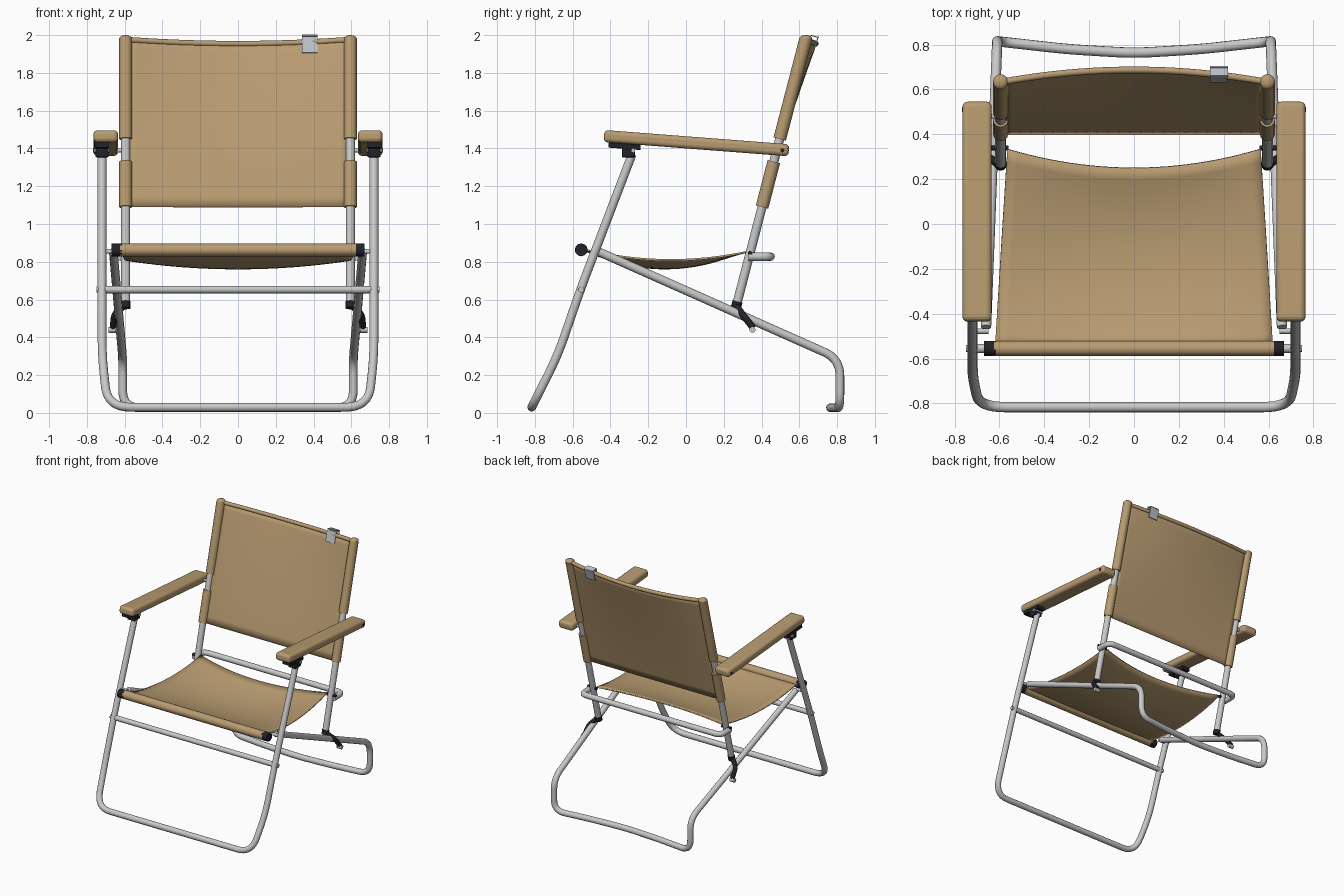
import bpy, bmesh, math
from mathutils import Vector

if "Cube" in bpy.data.objects:
    bpy.data.objects.remove(bpy.data.objects["Cube"], do_unlink=True)


def material(name, color, rough=0.6):
    m = bpy.data.materials.new(name)
    m.use_nodes = True
    m.diffuse_color = (*color, 1)
    node = m.node_tree.nodes["Principled BSDF"]
    node.inputs["Base Color"].default_value = (*color, 1)
    node.inputs["Roughness"].default_value = rough
    return m


TAN = material("tan canvas", (0.48, 0.33, 0.165))
METAL = material("light grey metal", (0.58, 0.58, 0.58))
BLACK = material("black plastic", (0.015, 0.015, 0.022))
TAG = material("pale grey tag", (0.5, 0.52, 0.55))


def finish(name, mesh, mat, smooth=True):
    ob = bpy.data.objects.new(name, mesh)
    bpy.context.collection.objects.link(ob)
    mesh.materials.clear()
    mesh.materials.append(mat)
    if smooth:
        bpy.ops.object.select_all(action='DESELECT')
        ob.select_set(True)
        bpy.context.view_layer.objects.active = ob
        bpy.ops.object.shade_smooth_by_angle(angle=math.radians(40))
    return ob


def rounded(points, radius, steps=8):
    """Replace each inner corner of a path with a smooth bend."""
    pts = [Vector(p) for p in points]
    out = [pts[0]]
    for a, b, c in zip(pts, pts[1:], pts[2:]):
        r = min(radius, (a - b).length * 0.48, (c - b).length * 0.48)
        p, q = b + (a - b).normalized() * r, b + (c - b).normalized() * r
        for i in range(steps + 1):
            t = i / steps
            out.append(p * (1 - t) ** 2 + b * 2 * t * (1 - t) + q * t * t)
    return out + [pts[-1]]


def tube(name, points, radius, mat, bend=0.1):
    cu = bpy.data.curves.new(name, 'CURVE')
    cu.dimensions = '3D'
    cu.bevel_depth = radius
    cu.bevel_resolution = 4
    cu.use_fill_caps = True
    path = rounded(points, bend)
    sp = cu.splines.new('POLY')
    sp.points.add(len(path) - 1)
    for sp_pt, p in zip(sp.points, path):
        sp_pt.co = (*p, 1)
    tmp = bpy.data.objects.new("tmp", cu)
    bpy.context.collection.objects.link(tmp)
    dg = bpy.context.evaluated_depsgraph_get()
    mesh = bpy.data.meshes.new_from_object(tmp.evaluated_get(dg))
    bpy.data.objects.remove(tmp, do_unlink=True)
    return finish(name, mesh, mat)


def box(name, centre, size, mat, tilt=0.0, bevel=0.0):
    bm = bmesh.new()
    bmesh.ops.create_cube(bm, size=1)
    bmesh.ops.scale(bm, vec=size, verts=bm.verts)
    mesh = bpy.data.meshes.new(name)
    bm.to_mesh(mesh)
    bm.free()
    ob = finish(name, mesh, mat)
    ob.location = centre
    ob.rotation_euler.x = tilt
    if bevel:
        mod = ob.modifiers.new("Soft edges", 'BEVEL')
        mod.width, mod.segments = bevel, 4
    return ob


def sheet(name, func, mat, nu=24, nv=16, thick=0.01):
    """Fabric surface from func(u, v), u in -1..1 and v in 0..1."""
    bm = bmesh.new()
    grid = [[bm.verts.new(func(2 * i / nu - 1, j / nv)) for i in range(nu + 1)]
            for j in range(nv + 1)]
    for j in range(nv):
        for i in range(nu):
            bm.faces.new((grid[j][i], grid[j][i + 1], grid[j + 1][i + 1], grid[j + 1][i]))
    mesh = bpy.data.meshes.new(name)
    bm.to_mesh(mesh)
    bm.free()
    ob = finish(name, mesh, mat)
    mod = ob.modifiers.new("Thickness", 'SOLIDIFY')
    mod.thickness, mod.offset = thick, 0
    return ob


def mirrored(half):
    return half + [(-x, y, z) for x, y, z in reversed(half) if x > 0]


def post(z, x=0.595):
    """Point on the leaning back post at height z."""
    return (x, 0.27 + 0.26 * (z - 0.58), z)


# Bent tube frames
tube("front_leg_frame", mirrored([(0.72, -0.285, 1.37), (0.72, -0.56, 0.65),
     (0.72, -0.68, 0.3), (0.69, -0.817, 0.03)]), 0.023, METAL, 0.12)
tube("rear_leg_frame", mirrored([(0.66, -0.46, 0.852), (0.61, 0.815, 0.285),
     (0.61, 0.815, 0.027), (0.3, 0.78, 0.027), (0, 0.762, 0.027)]), 0.023, METAL, 0.09)
tube("rear_spreader_bar", mirrored([(0.622, 0.33, 0.827), (0.622, 0.448, 0.827)]),
     0.022, METAL, 0.05)
tube("front_crossbar", [(-0.71, -0.555, 0.653), (0.71, -0.555, 0.653)], 0.02, METAL)


# Seat: front rod sleeve and sagging canvas
def seat_point(u, v):
    back = 0.335 - 0.085 * (1 - u * u)
    half = 0.62 - 0.055 * v
    sag = 4 * v * (1 - v) * (0.052 + 0.034 * (1 - u * u))
    droop = 0.02 * v * (1 - u * u)
    return (u * half, -0.55 + (back + 0.55) * v, 0.868 - 0.013 * v - sag - droop)


sheet("seat_canvas", seat_point, TAN)
tube("seat_front_sleeve", [(-0.625, -0.555, 0.863), (0.625, -0.555, 0.863)], 0.034, TAN)


# Backrest: canvas bowing backwards towards the top
def back_point(u, v):
    z = 1.09 + 0.895 * v
    x, y, _ = post(z, 0.59 * u)
    bow = 1 - u * u
    return (x, y + 0.055 * bow * v ** 1.5, z - 0.022 * bow * v)


sheet("back_canvas", back_point, TAN)
tube("back_top_hem", [back_point(i / 12 - 1, 0.99) for i in range(25)], 0.015, TAN, 0.01)

for side, s in (("left", 1), ("right", -1)):
    # Back post with its two canvas sleeves and foot
    x = 0.595 * s
    tube(side + "_back_post", [post(0.58, x), post(1.96, x)], 0.024, METAL)
    tube(side + "_lower_sleeve", [post(1.09, x), post(1.33, x)], 0.034, TAN)
    tube(side + "_upper_sleeve", [post(1.45, x), post(1.98, x)], 0.034, TAN)
    cap = bmesh.new()
    bmesh.ops.create_uvsphere(cap, u_segments=16, v_segments=8, radius=0.034)
    bmesh.ops.scale(cap, vec=(1, 1, 0.6), verts=cap.verts)
    bmesh.ops.translate(cap, vec=post(1.98, x), verts=cap.verts)
    mesh = bpy.data.meshes.new(side + "_sleeve_end")
    cap.to_mesh(mesh)
    cap.free()
    finish(side + "_sleeve_end", mesh, TAN)

    # Hinge linking the post foot to the rear leg
    tube(side + "_post_foot", [post(0.555, x), post(0.59, x)], 0.027, BLACK)
    tube(side + "_hinge_link", [(0.6 * s, 0.265, 0.57), (0.655 * s, 0.3, 0.52),
         (0.662 * s, 0.355, 0.45)], 0.018, BLACK, 0.03)
    tube(side + "_hinge_pin", [(0.645 * s, 0.352, 0.44), (0.685 * s, 0.352, 0.44)],
         0.016, METAL)
    tube(side + "_seat_corner_tie", [post(0.845, 0.56 * s), post(0.845, 0.64 * s)],
         0.012, BLACK)

    # Seat rod end and pivot bolts
    tube(side + "_seat_rod_end", [(0.615 * s, -0.555, 0.863), (0.67 * s, -0.555, 0.863)],
         0.034, BLACK)
    tube(side + "_seat_pivot", [(0.65 * s, -0.478, 0.855), (0.72 * s, -0.478, 0.855)],
         0.012, METAL)
    tube(side + "_crossbar_bolt", [(0.68 * s, -0.555, 0.653), (0.75 * s, -0.555, 0.653)],
         0.016, METAL)

    # Armrest with front bracket and rear pivot
    box(side + "_armrest", (0.7 * s, 0.055, 1.428), (0.13, 0.982, 0.064), TAN,
        math.radians(-4.4), 0.022)
    box(side + "_bracket_plate", (0.72 * s, -0.325, 1.412), (0.07, 0.17, 0.028), BLACK,
        math.radians(-4.4), 0.004)
    box(side + "_bracket_block", (0.72 * s, -0.305, 1.378), (0.068, 0.07, 0.05), BLACK,
        0, 0.006)
    tube(side + "_bracket_bolt", [(0.68 * s, -0.28, 1.388), (0.762 * s, -0.28, 1.388)],
         0.011, METAL)
    tube(side + "_armrest_pivot", [post(1.39, 0.595 * s), post(1.39, 0.66 * s)],
         0.011, METAL)
    tube(side + "_armrest_screw", [(0.755 * s, 0.51, 1.39), (0.768 * s, 0.51, 1.39)],
         0.011, BLACK)

# Small folded tag over the top edge of the back
lean = -math.atan(0.3)
for name, dy in (("front", -0.02), ("back", 0.02)):
    box(name + "_tag", (0.38, 0.667 + dy, 1.95), (0.08, 0.006, 0.09), TAG, lean)
box("tag_fold", (0.38, 0.682, 1.993), (0.08, 0.045, 0.006), TAG, lean)
for dx in (-0.02, 0.006, 0.022):
    box("tag_mark", (0.38 + dx, 0.654, 1.972), (0.012, 0.004, 0.014), BLACK, lean)
